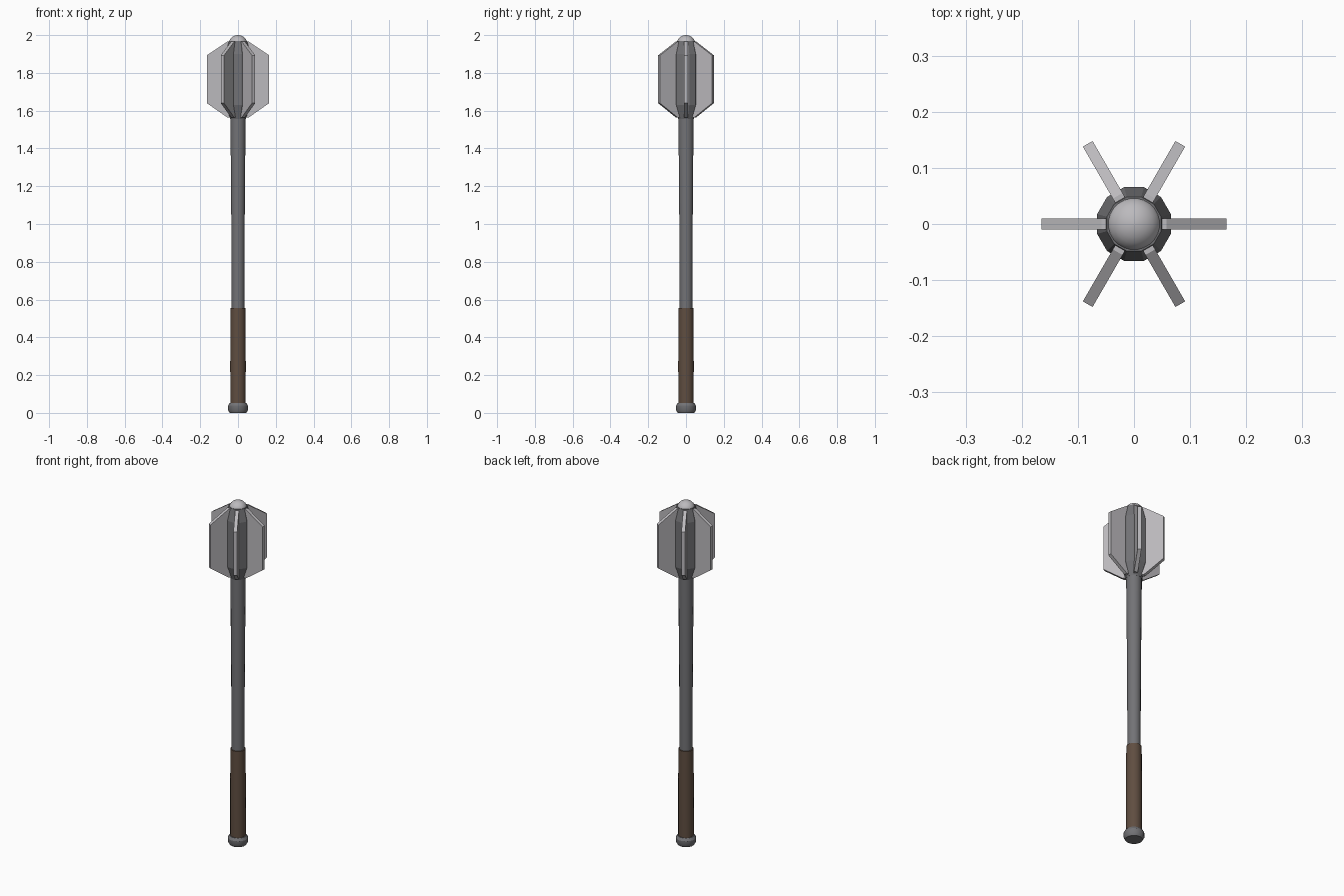
import bpy, bmesh, math

if "Cube" in bpy.data.objects:
    bpy.data.objects.remove(bpy.data.objects["Cube"])

def material(name, rgb):
    m = bpy.data.materials.new(name)
    m.diffuse_color = (*rgb, 1)
    m.use_nodes = True
    m.node_tree.nodes["Principled BSDF"].inputs["Base Color"].default_value = m.diffuse_color
    return m

dark_steel = material("dark steel", (0.17, 0.17, 0.18))
light_steel = material("light steel", (0.50, 0.49, 0.51))
leather = material("brown leather", (0.115, 0.075, 0.052))

def add_object(name, bm, mat):
    bmesh.ops.recalc_face_normals(bm, faces=bm.faces)
    me = bpy.data.meshes.new(name)
    bm.to_mesh(me)
    bm.free()
    me.materials.append(mat)
    ob = bpy.data.objects.new(name, me)
    bpy.context.collection.objects.link(ob)
    return ob

def lathe(name, profile, sides, mat, smooth=None):
    """Stack rings of (radius, z) and cap both ends."""
    bm = bmesh.new()
    rings = []
    for r, z in profile:
        angles = [2 * math.pi * (i + 0.5) / sides for i in range(sides)]
        rings.append([bm.verts.new((r * math.cos(a), r * math.sin(a), z)) for a in angles])
    for lo, hi in zip(rings, rings[1:]):
        for i in range(sides):
            j = (i + 1) % sides
            bm.faces.new((lo[i], lo[j], hi[j], hi[i]))
    bm.faces.new(rings[0][::-1])
    bm.faces.new(rings[-1])
    ob = add_object(name, bm, mat)
    if smooth:
        bpy.ops.object.select_all(action='DESELECT')
        ob.select_set(True)
        bpy.context.view_layer.objects.active = ob
        bpy.ops.object.shade_smooth_by_angle(angle=math.radians(smooth))
    return ob

# Handle
lathe("pommel", [(0.045, 0), (0.054, 0.015), (0.054, 0.038), (0.045, 0.052)], 16, dark_steel, 31)
lathe("grip", [(0.041, 0.045), (0.042, 0.25), (0.040, 0.555)], 16, leather, 31)
lathe("shaft", [(0.034, 0.5), (0.036, 1.0), (0.041, 1.58)], 16, dark_steel, 31)

# Head core and rounded cap
lathe("head_core", [(0.042, 1.555), (0.068, 1.63), (0.068, 1.90), (0.050, 1.97)], 12, dark_steel)
dome = [(0.048 * math.cos(t), 1.958 + 0.042 * math.sin(t))
        for t in (math.pi / 2 * k / 6 for k in range(6))] + [(0.002, 2.0)]
lathe("cap", dome, 24, light_steel, 40)

# Six radial flanges
outline = [(0.03, 1.565), (0.058, 1.565), (0.165, 1.64), (0.165, 1.893), (0.058, 1.965), (0.03, 1.965)]
for k in range(6):
    a = k * math.pi / 3
    c, s = math.cos(a), math.sin(a)
    bm = bmesh.new()
    sides = [[bm.verts.new((r * c - t * s, r * s + t * c, z)) for r, z in outline] for t in (-0.01, 0.01)]
    bm.faces.new(sides[0])
    bm.faces.new(sides[1][::-1])
    for i in range(6):
        j = (i + 1) % 6
        bm.faces.new((sides[0][i], sides[1][i], sides[1][j], sides[0][j]))
    add_object(f"flange_{k + 1}", bm, light_steel)
